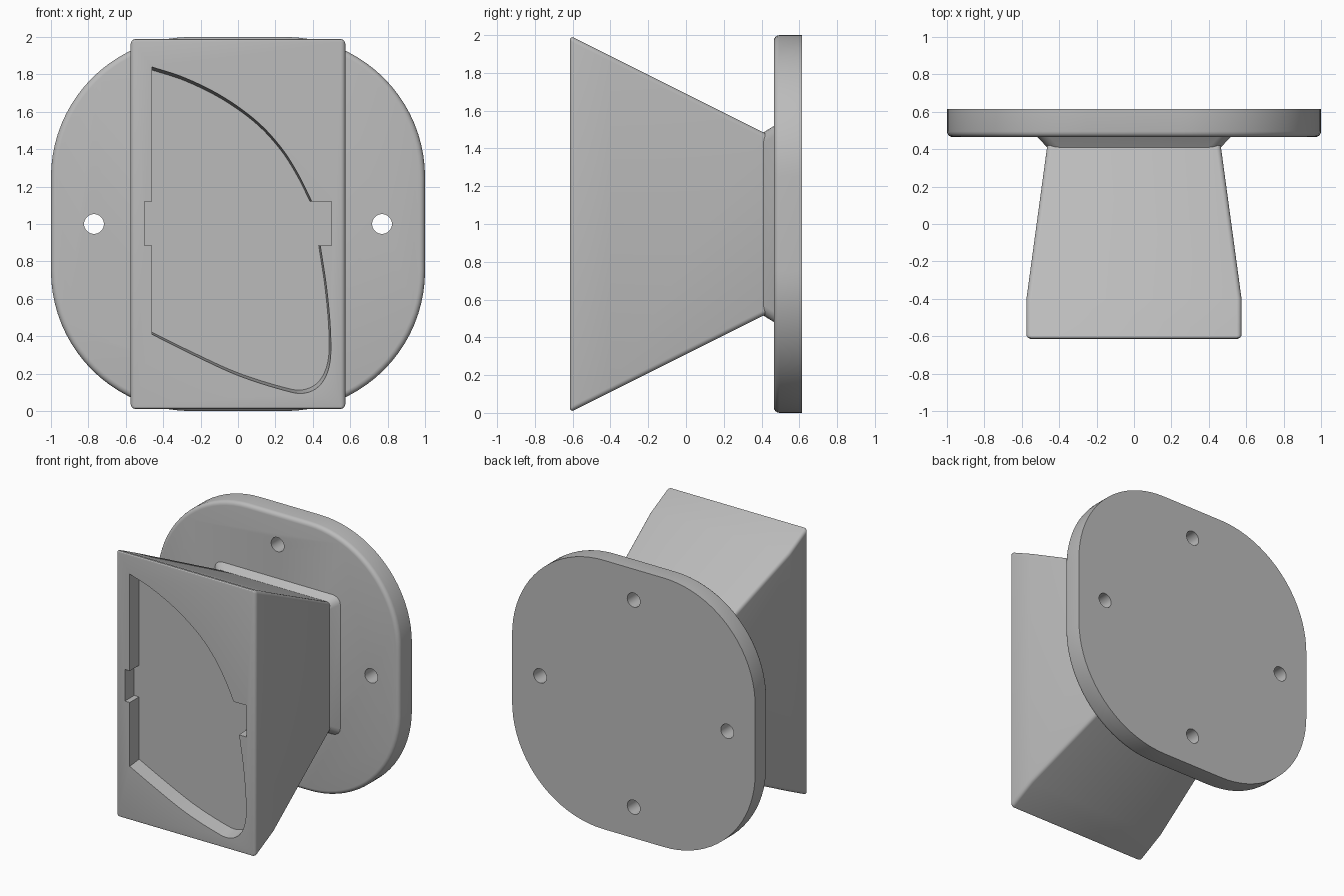
import bpy, bmesh, math
from mathutils import Vector

cube = bpy.data.objects.get("Cube")
if cube:
    bpy.data.objects.remove(cube, do_unlink=True)

# One matte grey for everything
grey = bpy.data.materials.new("plain grey")
grey.use_nodes = True
colour = (0.5, 0.5, 0.5, 1)
grey.diffuse_color = colour
grey.node_tree.nodes["Principled BSDF"].inputs["Base Color"].default_value = colour

MID = 1.0  # height of the centre line


def loft(name, rings, bevel=None, width=0.0, segments=4):
    """Skin equal-length rings of points, cap both ends, bevel chosen edges."""
    bm = bmesh.new()
    loops = [[bm.verts.new(p) for p in ring] for ring in rings]
    n = len(loops[0])
    for a, b in zip(loops, loops[1:]):
        for i in range(n):
            j = (i + 1) % n
            bm.faces.new((a[i], a[j], b[j], b[i]))
    bm.faces.new(loops[0])
    bm.faces.new(loops[-1])
    bmesh.ops.recalc_face_normals(bm, faces=bm.faces)
    if bevel:
        edges = [e for e in bm.edges if bevel(e)]
        bmesh.ops.bevel(bm, geom=edges, offset=width, segments=segments,
                        profile=0.5, affect='EDGES')
    mesh = bpy.data.meshes.new(name)
    bm.to_mesh(mesh)
    bm.free()
    obj = bpy.data.objects.new(name, mesh)
    bpy.context.collection.objects.link(obj)
    mesh.materials.append(grey)
    return obj


def activate(obj):
    bpy.ops.object.select_all(action='DESELECT')
    obj.select_set(True)
    bpy.context.view_layer.objects.active = obj


def carve(obj, cutter):
    mod = obj.modifiers.new("cut", 'BOOLEAN')
    mod.object = cutter
    mod.operation = 'DIFFERENCE'
    mod.solver = 'EXACT'
    activate(obj)
    bpy.ops.object.modifier_apply(modifier=mod.name)
    bpy.data.objects.remove(cutter, do_unlink=True)


def rect(y, hx, hz):
    return [(sx * hx, y, MID + sz * hz)
            for sx, sz in ((-1, -1), (1, -1), (1, 1), (-1, 1))]


def circle(cx, cz, r, y, start=0.0, sweep=math.tau, steps=32):
    return [(cx + r * math.cos(start + sweep * i / steps), y,
             cz + r * math.sin(start + sweep * i / steps)) for i in range(steps)]


def at_y(edge, y):
    return all(abs(v.co.y - y) < 1e-4 for v in edge.verts)


def lengthwise(edge):
    return abs(edge.verts[0].co.y - edge.verts[1].co.y) > 0.01


# Rounded square wall plate with softened front rim
FRONT, BACK, RADIUS = 0.465, 0.615, 0.75


def plate_outline(y):
    points = []
    inset = 1 - RADIUS
    for k, (sx, sz) in enumerate(((1, 1), (-1, 1), (-1, -1), (1, -1))):
        points += circle(sx * inset, MID + sz * inset, RADIUS, y,
                         k * math.pi / 2, math.pi / 2, 20)
        points.append((sx * inset + RADIUS * round(math.cos((k + 1) * math.pi / 2)), y,
                       MID + sz * inset + RADIUS * round(math.sin((k + 1) * math.pi / 2))))
    return points


plate = loft("wall_plate", [plate_outline(FRONT), plate_outline(BACK)],
             lambda e: at_y(e, FRONT), 0.03)

# Four screw holes
for k in range(4):
    hx = 0.77 * math.cos(k * math.pi / 2)
    hz = MID + 0.77 * math.sin(k * math.pi / 2)
    carve(plate, loft("hole_cutter", [circle(hx, hz, 0.053, y) for y in (0.3, 0.8)]))

# Flared collar between plate and housing
collar = loft("collar", [rect(0.41, 0.465, 0.485), rect(0.475, 0.525, 0.525)],
              lengthwise, 0.05)

# Tapered housing
NOSE = -0.615
housing = loft("housing",
               [rect(NOSE, 0.575, 0.997), rect(-0.4, 0.575, 0.89),
                rect(0.41, 0.465, 0.485), rect(0.5, 0.453, 0.44)],
               lambda e: lengthwise(e) or at_y(e, NOSE), 0.025)


# Curved recess in the front face
def spline(points, steps=8):
    pts = [Vector(p) for p in points]
    pts = [2 * pts[0] - pts[1]] + pts + [2 * pts[-1] - pts[-2]]
    out = []
    for a, b, c, d in zip(pts, pts[1:], pts[2:], pts[3:]):
        for i in range(steps):
            t = i / steps
            out.append(0.5 * (2 * b + (c - a) * t + (2 * a - 5 * b + 4 * c - d) * t * t
                              + (3 * b - a - 3 * c + d) * t ** 3))
    return out + [pts[-2]]


upper = spline([(-0.46, 1.84), (-0.28, 1.78), (-0.08, 1.68), (0.1, 1.55),
                (0.23, 1.41), (0.32, 1.27), (0.395, 1.12)])
lower = spline([(0.44, 0.885), (0.475, 0.65), (0.495, 0.42), (0.49, 0.25),
                (0.44, 0.14), (0.35, 0.095), (0.23, 0.115), (0, 0.19),
                (-0.23, 0.295), (-0.46, 0.41)])


def recess(y, draft):
    def shrink(p):
        return Vector((-0.46 + (p.x + 0.46) * (1 - draft / 2), MID + (p.y - MID) * (1 - draft)))
    flat = [shrink(p) for p in upper + lower]
    return [(p.x, y, p.y) for p in flat]


FLOOR = NOSE + 0.11
carve(housing, loft("recess_cutter", [recess(NOSE - 0.1, -0.018), recess(FLOOR, 0.02)]))

# Straight slot crossing the recess
carve(housing, loft("slot_cutter", [
    [(x, y, z) for x, z in ((-0.5, 0.885), (0.5, 0.885), (0.5, 1.12), (-0.5, 1.12))]
    for y in (NOSE - 0.1, FLOOR)]))

for obj in (plate, collar, housing):
    activate(obj)
    bpy.ops.object.shade_smooth_by_angle(angle=math.radians(25))
